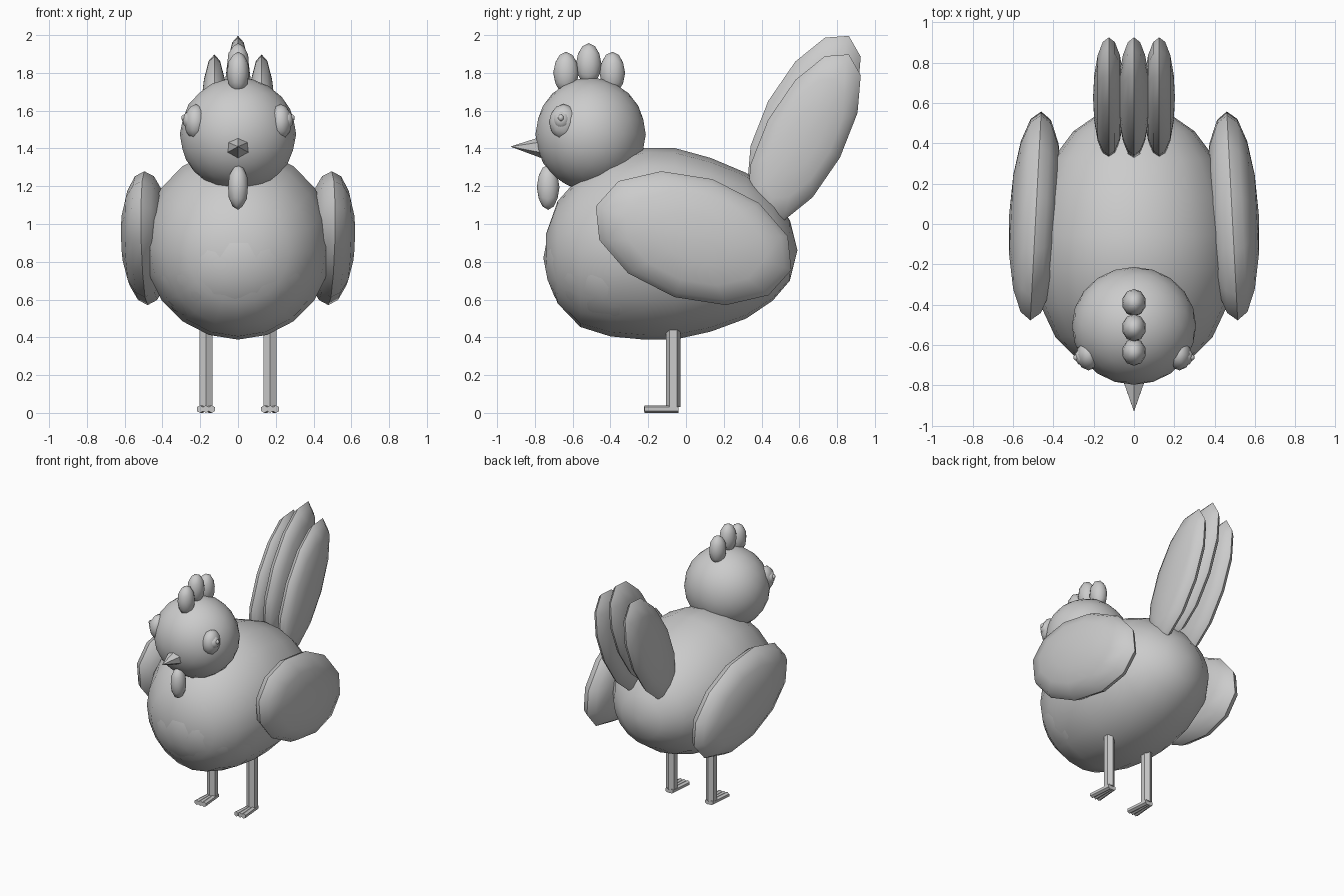
import bpy, math
from mathutils import Matrix, Vector

old = bpy.data.objects.get("Cube")
if old:
    bpy.data.objects.remove(old, do_unlink=True)

grey = bpy.data.materials.new("plain_grey")
grey.use_nodes = True
grey.diffuse_color = (0.6, 0.6, 0.6, 1)
grey.node_tree.nodes["Principled BSDF"].inputs["Base Color"].default_value = (0.6, 0.6, 0.6, 1)


def finish(name, angle):
    """Name the active object, colour it and shade it."""
    ob = bpy.context.object
    ob.name = name
    ob.data.materials.append(grey)
    if angle:
        bpy.ops.object.shade_smooth_by_angle(angle=math.radians(angle))
    return ob


def ball(name, centre, size, detail=3):
    """Smooth faceted ellipsoid."""
    bpy.ops.mesh.primitive_ico_sphere_add(subdivisions=detail, radius=1)
    bpy.context.object.data.transform(Matrix.LocRotScale(Vector(centre), None, Vector(size)))
    return finish(name, 60)


def blade(name, centre, size, tilt, yaw=0):
    """Flattened ellipsoid with its rim in the side plane."""
    bpy.ops.mesh.primitive_uv_sphere_add(segments=12, ring_count=8, radius=1)
    turn = Matrix.Rotation(yaw, 4, 'Z') @ Matrix.Rotation(tilt, 4, 'X')
    bpy.context.object.data.transform(
        Matrix.Translation(centre) @ turn @ Matrix.Diagonal((*size, 1))
        @ Matrix.Rotation(math.pi / 2, 4, 'Y'))
    return finish(name, 50)


def rod(name, start, end, r1, r2, sides=6, squash=1):
    """Straight tapered bar between two points."""
    a, b = Vector(start), Vector(end)
    bpy.ops.mesh.primitive_cone_add(vertices=sides, radius1=r1, radius2=r2, depth=(b - a).length)
    turn = (b - a).to_track_quat('Z', 'Y').to_matrix().to_4x4()
    bpy.context.object.data.transform(
        Matrix.Translation((a + b) / 2) @ turn @ Matrix.Diagonal((1, squash, 1, 1)))
    return finish(name, 0)


# Egg-shaped body: rings along y as (y, centre z, half height, half width)
rings = [(-0.74, 0.85, 0.10, 0.10), (-0.68, 0.85, 0.27, 0.27), (-0.56, 0.855, 0.40, 0.39),
         (-0.40, 0.88, 0.475, 0.465), (-0.22, 0.895, 0.507, 0.50), (-0.06, 0.895, 0.507, 0.50),
         (0.13, 0.89, 0.46, 0.47), (0.32, 0.885, 0.385, 0.405), (0.46, 0.87, 0.275, 0.30),
         (0.55, 0.86, 0.16, 0.17)]
SIDES = 20
verts, faces = [], []
for y, z, h, w in rings:
    for i in range(SIDES):
        t = math.tau * i / SIDES
        verts.append((w * math.cos(t), y, z + h * math.sin(t)))
for r in range(len(rings) - 1):
    for i in range(SIDES):
        j = (i + 1) % SIDES
        faces.append((r * SIDES + i, r * SIDES + j, (r + 1) * SIDES + j, (r + 1) * SIDES + i))
tip = len(verts)
verts.append((0, 0.59, 0.86))
last = tip - SIDES
faces += [(last + i, last + (i + 1) % SIDES, tip) for i in range(SIDES)]
faces.append(tuple(reversed(range(SIDES))))
mesh = bpy.data.meshes.new("body")
mesh.from_pydata(verts, [], faces)
body = bpy.data.objects.new("body", mesh)
bpy.context.collection.objects.link(body)
bpy.ops.object.select_all(action='DESELECT')
body.select_set(True)
bpy.context.view_layer.objects.active = body
finish("body", 60)

# Breast and head
ball("breast", (0, -0.31, 0.82), (0.455, 0.445, 0.415))
ball("head", (0, -0.505, 1.475), (0.308, 0.292, 0.3))

# Comb, beak and wattle
for part, y, z in (("front", -0.635, 1.80), ("middle", -0.515, 1.845), ("back", -0.39, 1.80)):
    ball("comb_" + part, (0, y, z), (0.06, 0.068, 0.112), 2)
rod("beak", (0, -0.72, 1.405), (0, -0.93, 1.41), 0.085, 0, squash=0.85)
ball("wattle", (0, -0.73, 1.195), (0.055, 0.06, 0.12), 2)

# Paired parts
for side, s in (("left", 1), ("right", -1)):
    ball(side + "_eyelid", (s * 0.225, -0.648, 1.54), (0.06, 0.078, 0.095), 2)
    ball(side + "_eye", (s * 0.252, -0.658, 1.55), (0.042, 0.045, 0.05), 2)
    ball(side + "_pupil", (s * 0.285, -0.662, 1.562), (0.016, 0.016, 0.018), 2)
    blade(side + "_wing", (s * 0.487, 0.04, 0.925), (0.132, 0.545, 0.328),
          math.radians(-18), s * math.radians(3))
    rod(side + "_leg", (s * 0.17, -0.068, 0.03), (s * 0.17, -0.068, 0.5), 0.039, 0.039)
    for toe, dx in (("inner", -0.031), ("middle", 0), ("outer", 0.031)):
        rod(f"{side}_{toe}_toe", (s * (0.17 + dx * 0.5), -0.04, 0.02),
            (s * (0.17 + dx), -0.22, 0.02), 0.02, 0.02)

# Tail feathers
for part, x, z in (("right", -0.125, 1.452), ("middle", 0, 1.55), ("left", 0.125, 1.452)):
    blade(part + "_tail_feather", (x, 0.625, z), (0.078, 0.505, 0.215), math.radians(62))
